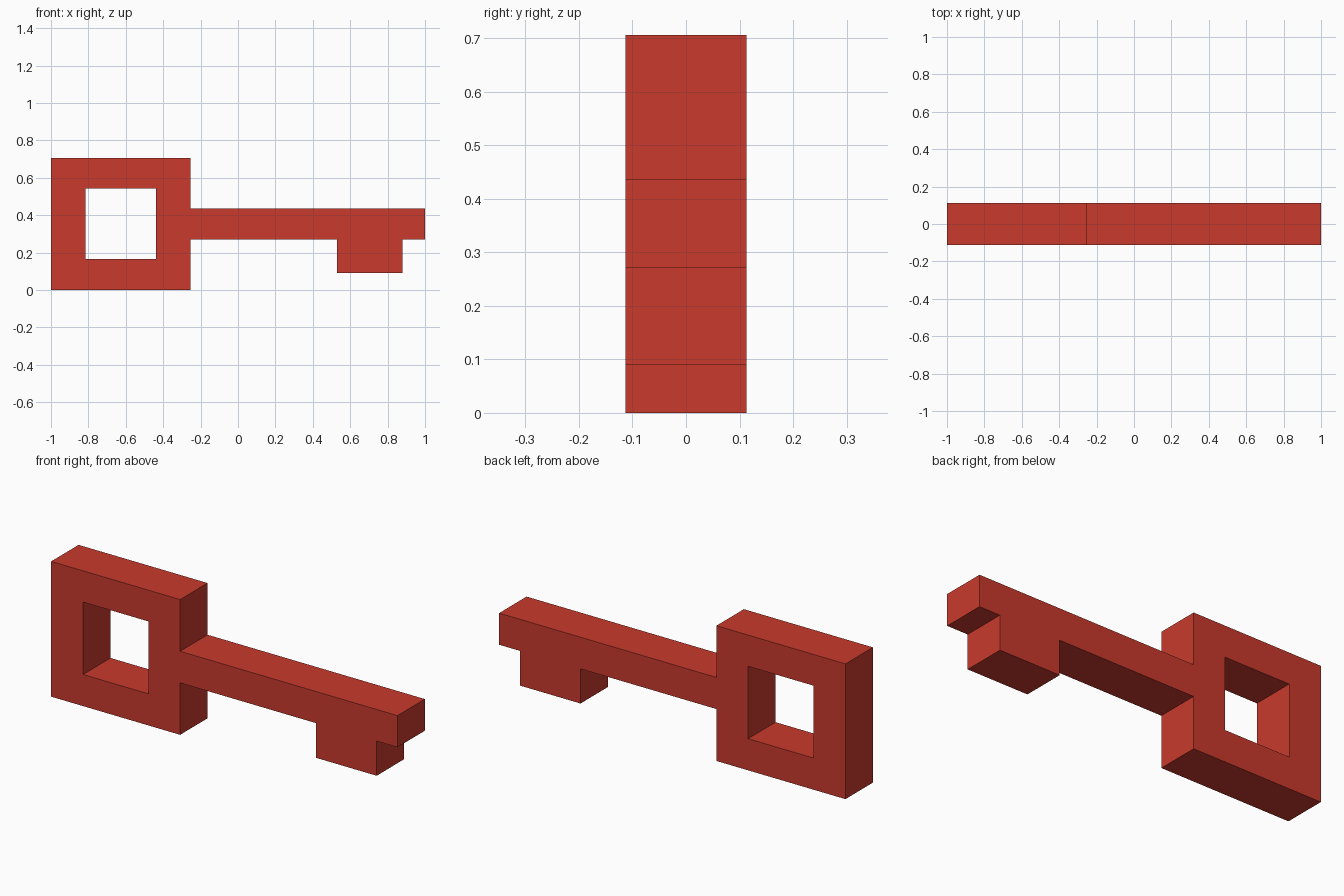
import bpy
import math
from mathutils import Matrix

if "Cube" in bpy.data.objects:
    bpy.data.objects.remove(bpy.data.objects["Cube"])

HALF_DEPTH = 0.113

red = bpy.data.materials.new("key red")
red.diffuse_color = (0.584, 0.042, 0.026, 1.0)
red.use_nodes = True
red.node_tree.nodes["Principled BSDF"].inputs["Base Color"].default_value = red.diffuse_color

# Key silhouette (x, z): square bow, shaft and single bit
outline = [
    (-1.0, 0.0), (-0.255, 0.0), (-0.255, 0.271), (0.53, 0.271),
    (0.53, 0.09), (0.88, 0.09), (0.88, 0.271), (1.0, 0.271),
    (1.0, 0.436), (-0.255, 0.436), (-0.255, 0.706), (-1.0, 0.706),
]
# Square hole in the bow
hole = [(-0.815, 0.165), (-0.815, 0.543), (-0.438, 0.543), (-0.438, 0.165)]

# Filled flat curve, extruded to the key's thickness
profile = bpy.data.curves.new("key_profile", 'CURVE')
profile.dimensions = '2D'
profile.fill_mode = 'BOTH'
profile.extrude = HALF_DEPTH
for loop in (outline, hole):
    spline = profile.splines.new('POLY')
    spline.points.add(len(loop) - 1)
    for point, (x, z) in zip(spline.points, loop):
        point.co = (x, z, 0, 1)
    spline.use_cyclic_u = True

key = bpy.data.objects.new("key", profile)
bpy.context.collection.objects.link(key)
bpy.context.view_layer.objects.active = key
key.select_set(True)
bpy.ops.object.convert(target='MESH')

# Stand the key upright, weld the seams and keep faces flat
key = bpy.context.object
key.name = "key"
key.data.transform(Matrix.Rotation(math.pi / 2, 4, 'X'))
bpy.ops.object.mode_set(mode='EDIT')
bpy.ops.mesh.select_all(action='SELECT')
bpy.ops.mesh.remove_doubles(threshold=0.0005)
bpy.ops.mesh.normals_make_consistent(inside=False)
bpy.ops.object.mode_set(mode='OBJECT')
bpy.ops.object.shade_flat()
key.data.materials.clear()
key.data.materials.append(red)
